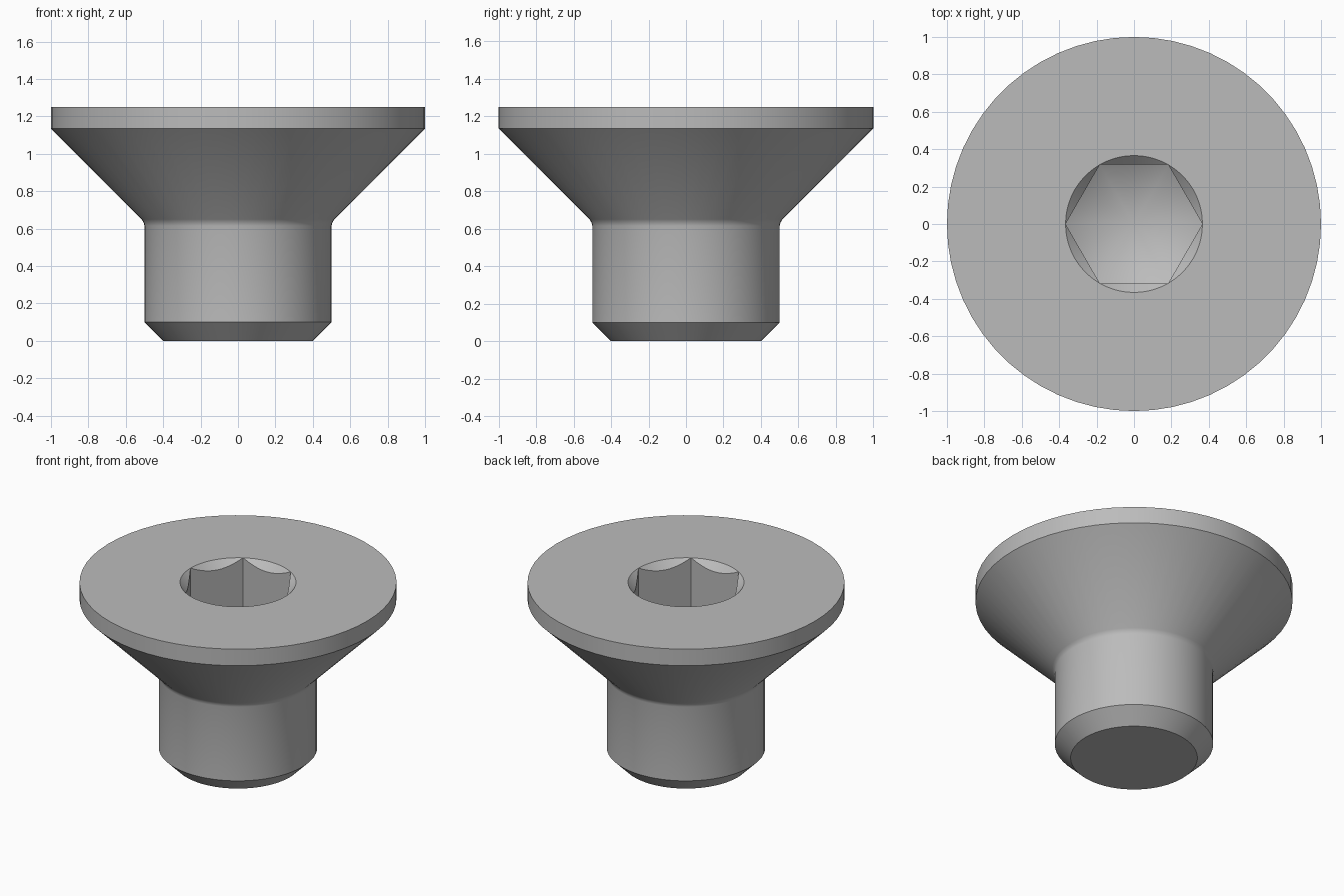
import bpy, bmesh, math

cube = bpy.data.objects.get("Cube")
if cube:
    bpy.data.objects.remove(cube, do_unlink=True)

SEGMENTS = 60
TOP = 1.25
APOTHEM = 0.317                       # half the width across the socket flats
CORNER = APOTHEM / math.cos(math.pi / 6)
WALL_END = TOP - 0.38                 # where the socket corners meet the floor
FLOOR_SLOPE = math.tan(math.pi / 6)

steel = bpy.data.materials.new("grey steel")
steel.use_nodes = True
colour = (0.5, 0.5, 0.5, 1)
steel.diffuse_color = colour
steel.node_tree.nodes["Principled BSDF"].inputs["Base Color"].default_value = colour


def hex_radius(angle):
    return APOTHEM / math.cos(angle % (math.pi / 3) - math.pi / 6)


def fixed(radius, z):
    return lambda angle: (radius, z)


def chamfer_edge(angle):
    r = hex_radius(angle)
    return r, TOP - (CORNER - r)


def floor_edge(angle):
    r = hex_radius(angle)
    return r, WALL_END - (CORNER - r) * FLOOR_SLOPE


# Outer profile from the tip up to the socket rim, then down into the socket
outline = [(0.4, 0), (0.5, 0.1), (0.5, 0.615), (0.504, 0.632), (0.515, 0.65),
           (1, 1.135), (1, TOP), (CORNER, TOP)]
rings = [fixed(r, z) for r, z in outline] + [chamfer_edge, floor_edge]

bm = bmesh.new()
loops = []
for ring in rings:
    loop = []
    for i in range(SEGMENTS):
        a = 2 * math.pi * i / SEGMENTS
        r, z = ring(a)
        loop.append(bm.verts.new((r * math.cos(a), r * math.sin(a), z)))
    loops.append(loop)

for low, high in zip(loops, loops[1:]):
    for i in range(SEGMENTS):
        j = (i + 1) % SEGMENTS
        bm.faces.new((low[i], low[j], high[j], high[i]))

# Flat tip of the shank and drilled cone at the bottom of the socket
bm.faces.new(loops[0][::-1])
centre = bm.verts.new((0, 0, WALL_END - CORNER * FLOOR_SLOPE))
for i in range(SEGMENTS):
    bm.faces.new((loops[-1][i], loops[-1][(i + 1) % SEGMENTS], centre))

# The chamfer runs out to nothing at the six socket corners
bmesh.ops.remove_doubles(bm, verts=bm.verts, dist=0.0001)
bmesh.ops.recalc_face_normals(bm, faces=bm.faces)

mesh = bpy.data.meshes.new("countersunk_screw")
bm.to_mesh(mesh)
bm.free()
mesh.materials.append(steel)
screw = bpy.data.objects.new("countersunk_screw", mesh)
bpy.context.collection.objects.link(screw)
bpy.context.view_layer.objects.active = screw
screw.select_set(True)
bpy.ops.object.shade_smooth_by_angle(angle=math.radians(29))
